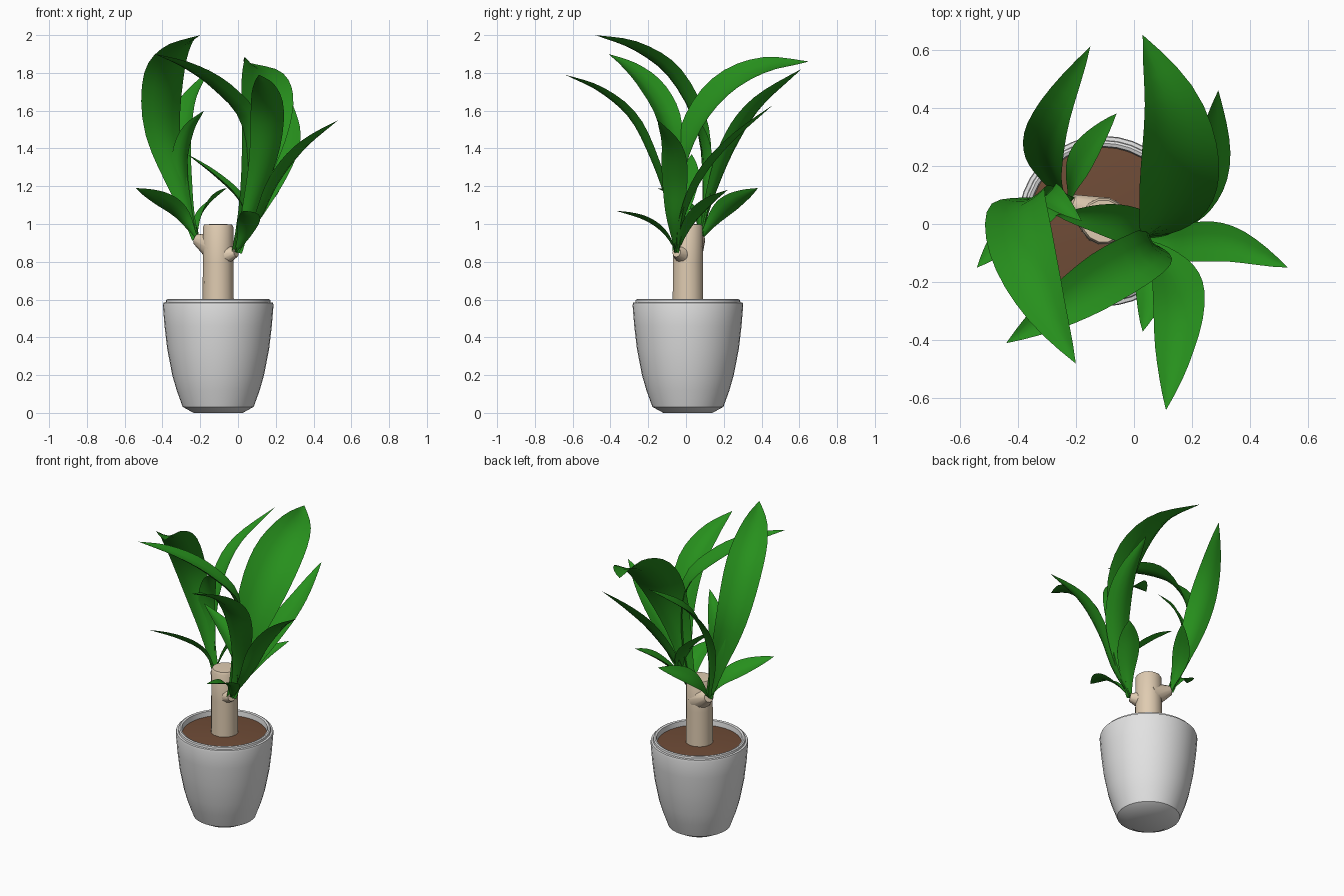
import bpy
import bmesh
import math
from mathutils import Matrix, Vector

default_cube = bpy.data.objects.get("Cube")
if default_cube:
    bpy.data.objects.remove(default_cube, do_unlink=True)


def make_material(name, colour):
    material = bpy.data.materials.new(name)
    material.use_nodes = True
    material.diffuse_color = (*colour, 1)
    shader = material.node_tree.nodes["Principled BSDF"]
    shader.inputs["Base Color"].default_value = (*colour, 1)
    shader.inputs["Roughness"].default_value = 0.7
    return material


leaf_green = make_material("leaf green", (.02, .28, .012))
pot_grey = make_material("pot light grey", (.76, .76, .76))
bark_tan = make_material("bark tan", (.74, .6, .44))
soil_brown = make_material("soil brown", (.16, .072, .038))

CENTRE = Vector((-.105, .01, 0))


def finish(bm, name, material, angle=35, location=(0, 0, 0)):
    """Turn a bmesh into a smooth shaded object with sharp creases."""
    mesh = bpy.data.meshes.new(name)
    bm.to_mesh(mesh)
    bm.free()
    mesh.materials.append(material)
    obj = bpy.data.objects.new(name, mesh)
    obj.location = location
    bpy.context.collection.objects.link(obj)
    bpy.ops.object.select_all(action="DESELECT")
    obj.select_set(True)
    bpy.context.view_layer.objects.active = obj
    bpy.ops.object.shade_smooth_by_angle(angle=math.radians(angle))
    return obj


def lathe(name, profile, material, sides, location):
    """Spin a (radius, height) profile round the vertical axis."""
    bm = bmesh.new()
    verts = [bm.verts.new((r, 0, z)) for r, z in profile]
    edges = [bm.edges.new(pair) for pair in zip(verts, verts[1:])]
    bmesh.ops.spin(bm, geom=verts + edges, cent=(0, 0, 0), axis=(0, 0, 1),
                   angle=math.tau, steps=sides, use_duplicate=False)
    bmesh.ops.remove_doubles(bm, verts=bm.verts[:], dist=.0005)
    bmesh.ops.recalc_face_normals(bm, faces=bm.faces[:])
    return finish(bm, name, material, 32, location)


def stub(name, start, end, radius_start, radius_end):
    """Tapered branch stub between two points."""
    start, end = Vector(start), Vector(end)
    axis = end - start
    bm = bmesh.new()
    bmesh.ops.create_cone(bm, cap_ends=True, segments=12, radius1=radius_start,
                          radius2=radius_end, depth=axis.length)
    turn = axis.to_track_quat("Z", "Y").to_matrix()
    bmesh.ops.rotate(bm, verts=bm.verts[:], cent=(0, 0, 0), matrix=turn)
    return finish(bm, name, bark_tan, 40, (start + end) / 2)


def spline(points, t):
    """Catmull-Rom position along a list of points, t from 0 to 1."""
    ends = [points[0] * 2 - points[1]] + points + [points[-1] * 2 - points[-2]]
    spans = len(points) - 1
    i = min(int(t * spans), spans - 1)
    u = t * spans - i
    a, b, c, d = ends[i:i + 4]
    return (b * 2 + (c - a) * u + (a * 2 - b * 5 + c * 4 - d) * u ** 2
            + (b * 3 - a - c * 3 + d) * u ** 3) / 2


def blade_width(t):
    """Narrow stalk, widest past the middle, pointed tip."""
    stalk = .2 + .8 * math.sin(min(t / .58, 1) * math.pi / 2) ** 1.6
    tip = 1 - max(0, (t - .58) / .42) ** 1.9
    return stalk * tip


def leaf(name, base, width, roll, path):
    """Folded blade swept along its midrib and rolled about it."""
    points = [Vector(base)] + [Vector(p) for p in path]
    run = points[-1] - points[0]
    across = Vector((-run.y, run.x, 0)).normalized()
    rows, steps = [], 18
    bm = bmesh.new()
    for k in range(steps + 1):
        t = k / steps
        centre = spline(points, t)
        tangent = (spline(points, min(t + .01, 1))
                   - spline(points, max(t - .01, 0))).normalized()
        side = (across - tangent * across.dot(tangent)).normalized()
        side = Matrix.Rotation(math.radians(roll), 3, tangent) @ side
        normal = tangent.cross(side)
        half = width / 2 * blade_width(t)
        rows.append([bm.verts.new(centre + side * half * s
                                  + normal * half * .35 * abs(s) ** 1.5)
                     for s in (-1, -.5, 0, .5, 1)])
    for low, high in zip(rows, rows[1:]):
        for j in range(4):
            bm.faces.new((low[j], high[j], high[j + 1], low[j + 1]))
    bmesh.ops.remove_doubles(bm, verts=bm.verts[:], dist=.0005)
    bmesh.ops.recalc_face_normals(bm, faces=bm.faces[:])
    return finish(bm, name, leaf_green, 60)


# Pot with a stepped rim and a bevelled foot
lathe("pot", [(0, 0), (.13, 0), (.188, .032), (.22, .12), (.243, .2),
              (.27, .34), (.284, .46), (.293, .57), (.29, .583), (.278, .585),
              (.276, .598), (.268, .602), (.257, .598), (.252, .55)],
      pot_grey, 36, CENTRE)

# Soil, slightly mounded at the trunk
lathe("soil", [(0, .578), (.1, .575), (.2, .57), (.255, .565)],
      soil_brown, 24, CENTRE)

# Cut trunk with two side stubs
lathe("trunk", [(.083, .54), (.081, .8), (.08, .985), (.073, .998), (0, 1)],
      bark_tan, 14, CENTRE)
RIGHT_BASE = (-.22, .075, .92)
LEFT_BASE = (-.01, -.05, .85)
stub("right_stub", (-.12, .02, .875), RIGHT_BASE, .08, .03)
stub("left_stub", (-.1, .005, .83), LEFT_BASE, .07, .025)

# Leaves growing from the right stub: width, roll, then midrib points
right_leaves = {
    "right_tall_front_leaf": (.23, 16, [
        (-.31, .09, 1.2), (-.39, .06, 1.5), (-.38, -.08, 1.77),
        (-.31, -.27, 1.92), (-.2, -.48, 2)]),
    "right_tall_back_leaf": (.16, -25, [
        (-.27, .14, 1.15), (-.3, .24, 1.4), (-.27, .38, 1.62),
        (-.15, .61, 1.82)]),
    "right_inner_leaf": (.1, 0, [
        (-.27, .1, 1.12), (-.3, .1, 1.33), (-.26, .07, 1.49),
        (-.18, .01, 1.6)]),
    "right_small_back_leaf": (.12, -40, [
        (-.2, .16, 1.03), (-.15, .25, 1.11), (-.06, .38, 1.19)]),
    "right_small_side_leaf": (.13, 25, [
        (-.3, .05, 1.04), (-.41, -.03, 1.12), (-.54, -.15, 1.19)]),
}

# Leaves growing from the left stub
left_leaves = {
    "left_crossing_leaf": (.19, 0, [
        (.06, -.06, 1.2), (.05, -.1, 1.52), (-.1, -.19, 1.7),
        (-.27, -.3, 1.82), (-.44, -.41, 1.9)]),
    "left_tall_front_leaf": (.18, 0, [
        (.07, -.1, 1.1), (.14, -.19, 1.35), (.16, -.3, 1.56),
        (.14, -.46, 1.7), (.11, -.64, 1.79)]),
    "left_tall_back_leaf": (.3, 26, [
        (.07, -.03, 1.2), (.12, .05, 1.47), (.135, .2, 1.68),
        (.115, .41, 1.81), (.03, .65, 1.86)]),
    "left_narrow_back_leaf": (.16, 14, [
        (.1, 0, 1.06), (.2, .1, 1.26), (.27, .25, 1.44), (.29, .46, 1.63)]),
    "left_outer_leaf": (.15, -14, [
        (.11, -.07, 1.02), (.21, -.07, 1.22), (.35, -.08, 1.4),
        (.53, -.15, 1.55)]),
    "left_small_front_leaf": (.12, 0, [
        (.04, -.12, .95), (.06, -.22, 1.02), (.03, -.37, 1.07)]),
    "left_small_back_leaf": (.13, 0, [
        (.07, .02, .99), (.14, .12, 1.1), (.22, .22, 1.18)]),
    "left_inner_leaf": (.13, 0, [
        (.05, -.04, 1.0), (0, -.01, 1.13), (-.12, .02, 1.25),
        (-.27, .03, 1.37)]),
}

for base, leaves in ((RIGHT_BASE, right_leaves), (LEFT_BASE, left_leaves)):
    for leaf_name, (leaf_width, roll, midrib) in leaves.items():
        leaf(leaf_name, base, leaf_width, roll, midrib)
